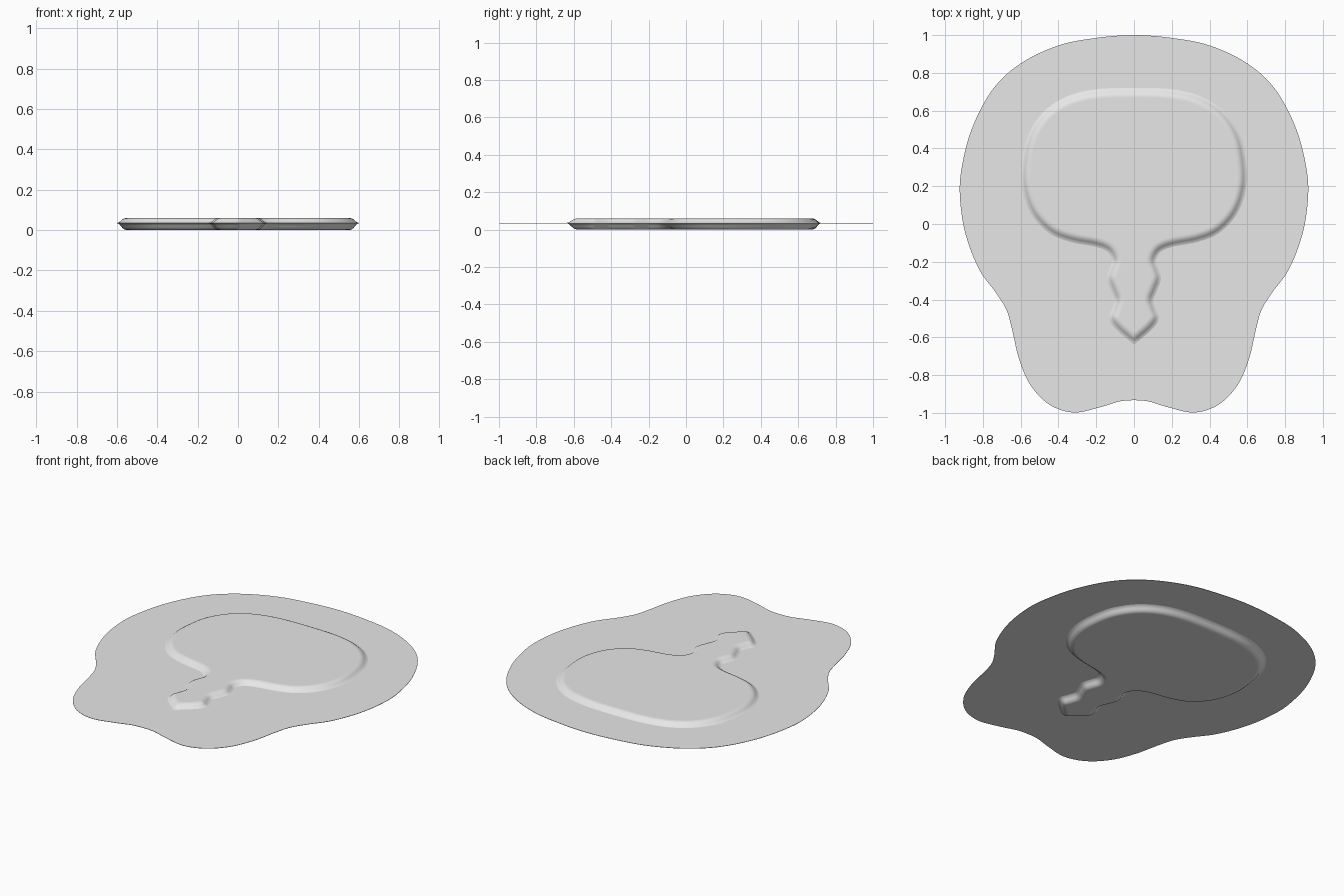
import bpy, bmesh, math
from mathutils import Vector

if "Cube" in bpy.data.objects:
    bpy.data.objects.remove(bpy.data.objects["Cube"])

grey = bpy.data.materials.new("light grey")
grey.diffuse_color = (0.8, 0.8, 0.8, 1)
grey.use_nodes = True
grey.node_tree.nodes["Principled BSDF"].inputs["Base Color"].default_value = grey.diffuse_color


def mirror(p):
    return Vector((-p.x, p.y))


def half_curve(pts, steps, pointed=False):
    """Smooth right-hand half outline, running from top centre to bottom centre."""
    p = [Vector(q) for q in pts]
    end = p[-1] * 2 - p[-2] if pointed else mirror(p[-2])
    p = [mirror(p[1])] + p + [end]
    out = []
    for i in range(1, len(p) - 2):
        a, b, c, d = p[i - 1:i + 3]
        for k in range(steps):
            t = k / steps
            out.append(0.5 * (2 * b + (c - a) * t + (2 * a - 5 * b + 4 * c - d) * t * t
                              + (3 * b - a - 3 * c + d) * t ** 3))
    out.append(p[-2])
    return out


def inset(half, dist):
    """Move the half outline inwards with mitred corners, then close it by mirroring."""
    ext = [mirror(half[1])] + half + [mirror(half[-2])]
    res = []
    for a, b, c in zip(ext, ext[1:], ext[2:]):
        t = (c - a).normalized()
        s = (c - b).normalized()
        res.append(b - Vector((-t.y, t.x)) * dist / max(t.dot(s), 0.4))
    for q in res:
        q.x, q.y = max(q.x, 0), max(q.y, res[-1].y) if dist > 0 else q.y
    res[0].x = res[-1].x = 0
    return res + [mirror(q) for q in res[-2:0:-1]]


def stack(name, half, rings, angle):
    """Loft of inset outlines, rings = (inset, z) from bottom to top, capped."""
    bm = bmesh.new()
    loops = [[bm.verts.new((q.x, q.y, z)) for q in inset(half, d)] for d, z in rings]
    n = len(loops[0])
    for lo, hi in zip(loops, loops[1:]):
        for i in range(n):
            j = (i + 1) % n
            bm.faces.new((lo[i], lo[j], hi[j], hi[i]))
    bm.faces.new(loops[0])
    bm.faces.new(loops[-1])
    bmesh.ops.triangulate(bm, faces=[f for f in bm.faces if len(f.verts) > 4])
    bmesh.ops.remove_doubles(bm, verts=bm.verts, dist=0.0003)
    bmesh.ops.recalc_face_normals(bm, faces=bm.faces)
    me = bpy.data.meshes.new(name)
    bm.to_mesh(me)
    bm.free()
    me.shade_smooth()
    me.set_sharp_from_angle(angle=math.radians(angle))
    me.materials.append(grey)
    ob = bpy.data.objects.new(name, me)
    bpy.context.collection.objects.link(ob)


# thin surrounding sheet
sheet = half_curve([(0, 1), (.2, .985), (.4, .945), (.6, .85), (.75, .71), (.86, .5),
                    (.915, .28), (.92, .12), (.89, -.06), (.82, -.24), (.73, -.365),
                    (.675, -.455), (.645, -.56), (.61, -.71), (.55, -.85), (.45, -.955),
                    (.32, -.998), (.18, -.97), (.08, -.94), (0, -.933)], 6)
stack("sheet", sheet, [(0, .034), (0, .036)], 50)

# raised rounded plateau with a wavy pointed stem, showing on both sides
relief = half_curve([(0, .705), (.2, .697), (.35, .66), (.47, .58), (.55, .455), (.58, .3),
                     (.575, .18), (.53, .06), (.44, -.035), (.33, -.08), (.2, -.105),
                     (.13, -.135), (.1, -.19), (.115, -.24), (.127, -.29), (.105, -.35),
                     (.087, -.4), (.1, -.45), (.115, -.5), (.08, -.55), (0, -.618)], 5, True)
top = [(-.018, .0355), (-.006, .039), (.002, .046), (.01, .053), (.02, .058),
       (.03, .06), (.038, .06)]
bottom = [(d, .035 - (z - .035) * 1.4) for d, z in reversed(top)]
stack("relief_plateau", relief, bottom + top, 60)
